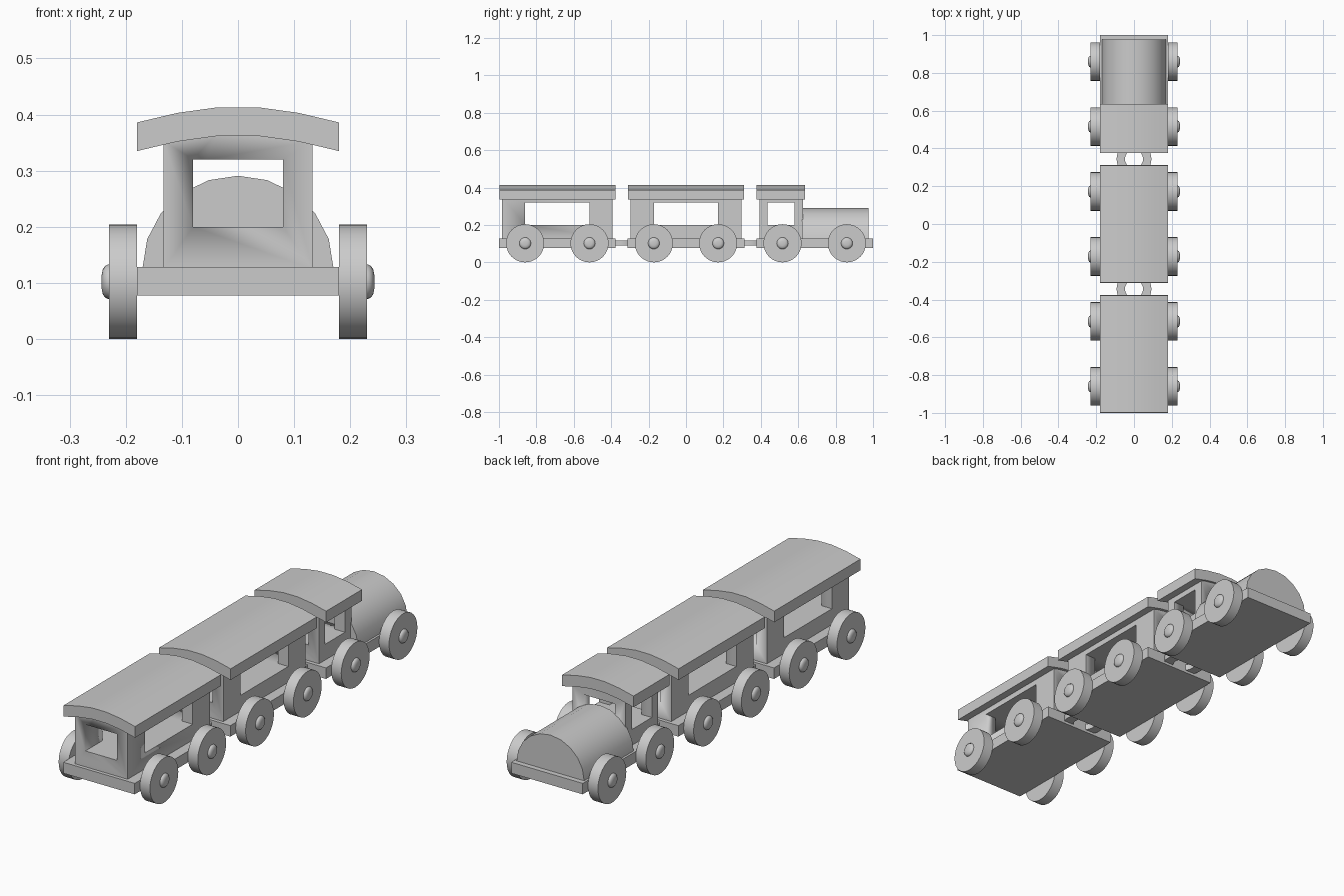
import bpy, bmesh, math
from mathutils import Matrix

if "Cube" in bpy.data.objects:
    bpy.data.objects.remove(bpy.data.objects["Cube"])

def finish(bm, name):
    bmesh.ops.recalc_face_normals(bm, faces=bm.faces[:])
    me = bpy.data.meshes.new(name)
    bm.to_mesh(me)
    bm.free()
    ob = bpy.data.objects.new(name, me)
    bpy.context.collection.objects.link(ob)
    me.shade_smooth()
    me.set_sharp_from_angle(angle=math.radians(30))
    return ob

def prism(name, pts, y0, y1):
    """Extrude an (x, z) outline along y."""
    bm = bmesh.new()
    face = bm.faces.new([bm.verts.new((x, y0, z)) for x, z in pts])
    ext = bmesh.ops.extrude_face_region(bm, geom=[face])
    for v in ext["geom"]:
        if isinstance(v, bmesh.types.BMVert):
            v.co.y = y1
    return finish(bm, name)

def box(name, hx, y0, y1, z0, z1):
    return prism(name, [(-hx, z0), (hx, z0), (hx, z1), (-hx, z1)], y0, y1)

def lathe(name, prof, matrix, steps=32, closed=False):
    """Spin an (r, z) profile round z, then place it."""
    bm = bmesh.new()
    rings = []
    for r, z in prof:
        rings.append([bm.verts.new((r * math.cos(2 * math.pi * i / steps),
                                    r * math.sin(2 * math.pi * i / steps), z))
                      for i in range(steps)])
    pairs = list(zip(rings, rings[1:]))
    if closed:
        pairs.append((rings[-1], rings[0]))
    else:
        bm.faces.new(rings[0])
        bm.faces.new(rings[-1])
    for a, b in pairs:
        for i in range(steps):
            j = (i + 1) % steps
            bm.faces.new((a[i], a[j], b[j], b[i]))
    bm.transform(matrix)
    return finish(bm, name)

def cut(ob, cutter):
    mod = ob.modifiers.new("window", 'BOOLEAN')
    mod.operation = 'DIFFERENCE'
    mod.solver = 'EXACT'
    mod.object = cutter
    bpy.context.view_layer.objects.active = ob
    bpy.ops.object.modifier_apply(modifier=mod.name)
    bpy.data.objects.remove(cutter, do_unlink=True)

ARC = [(-0.18, 0.386), (-0.108, 0.403), (-0.036, 0.413),
       (0.036, 0.413), (0.108, 0.403), (0.18, 0.386)]

def cabin(prefix, body, window, roof):
    # walls with crossing window openings
    walls = prism(prefix + "_cabin",
                  [(-0.133, 0.125), (0.133, 0.125), (0.133, 0.353),
                   (0.036, 0.368), (-0.036, 0.368), (-0.133, 0.353)], *body)
    cut(walls, box("side_window_cutter", 0.3, *window, 0.20, 0.32))
    cut(walls, box("end_window_cutter", 0.08, body[0] - 0.1, body[1] + 0.1, 0.20, 0.32))
    # arched roof
    prism(prefix + "_roof", ARC + [(x, z - 0.051) for x, z in reversed(ARC)], *roof)

PITCH = 0.688
for prefix, c in (("rear_car", -PITCH), ("middle_car", 0.0), ("engine", PITCH)):
    # chassis plate
    box(prefix + "_base", 0.18, c - 0.312, c + 0.312, 0.078, 0.128)
    # wheels with rounded hubs
    for side, sname in ((-1, "left"), (1, "right")):
        for dy, ename in ((-0.172, "rear"), (0.172, "front")):
            m = (Matrix.Translation((0, c + dy, 0.102))
                 @ Matrix.Rotation(side * math.pi / 2, 4, 'Y'))
            tag = f"{prefix}_{ename}_{sname}"
            lathe(tag + "_wheel", [(0.102, 0.18), (0.102, 0.23)], m)
            lathe(tag + "_hub", [(0.031, 0.225), (0.031, 0.231), (0.028, 0.237),
                                 (0.022, 0.241), (0.012, 0.243)], m, 20)

# carriages
for prefix, c in (("rear_car", -PITCH), ("middle_car", 0.0)):
    cabin(prefix, (c - 0.296, c + 0.296), (c - 0.172, c + 0.172), (c - 0.31, c + 0.31))

# engine cab and half-round boiler
cabin("engine", (0.393, 0.625), (0.436, 0.58), (0.377, 0.635))
prism("engine_boiler",
      [(0.17 * math.cos(math.pi * i / 10), 0.128 + 0.163 * math.sin(math.pi * i / 10))
       for i in range(11)], 0.62, 0.976)

# coupling rings
for y, n in ((-0.344, "rear"), (0.344, "front")):
    lathe(n + "_coupling_ring",
          [(0.048, 0.09), (0.092, 0.09), (0.092, 0.118), (0.048, 0.118)],
          Matrix.Translation((0, y, 0)), 32, closed=True)
